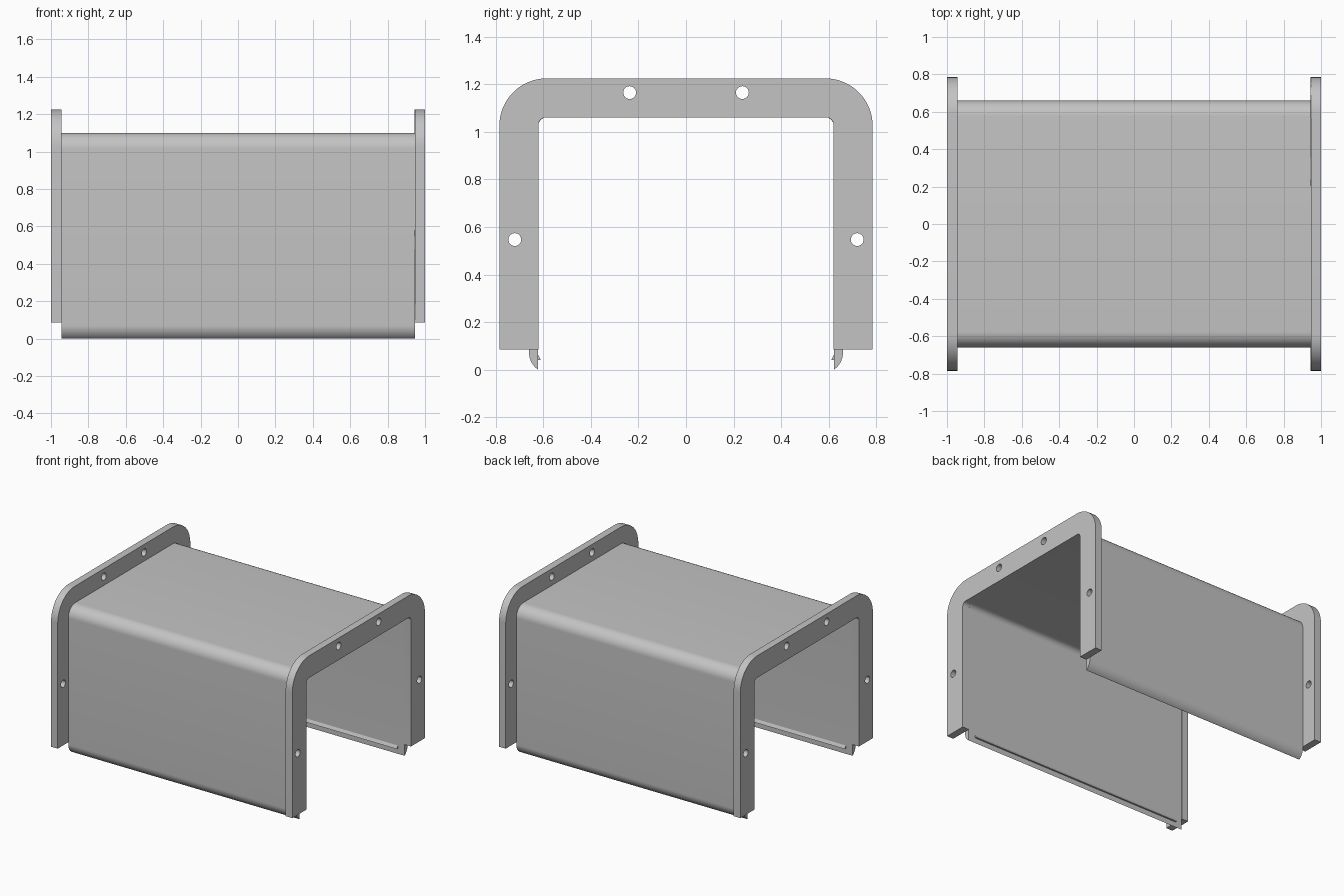
import bpy, bmesh
from math import sin, cos, radians, pi

if "Cube" in bpy.data.objects:
    bpy.data.objects.remove(bpy.data.objects["Cube"], do_unlink=True)

# Single grey finish
GREY = (0.55, 0.55, 0.55, 1)
grey = bpy.data.materials.new("plain grey")
grey.use_nodes = True
grey.diffuse_color = GREY
bsdf = next(n for n in grey.node_tree.nodes if n.type == 'BSDF_PRINCIPLED')
bsdf.inputs["Base Color"].default_value = GREY


def arc(cy, cz, r, start, end, steps=12):
    angles = [radians(start + (end - start) * i / steps) for i in range(steps + 1)]
    return [(cy + r * cos(a), cz + r * sin(a)) for a in angles]


def arch(outer, inner):
    """Close two half paths (bottom to top, +y side) into a mirrored arch outline."""
    def mirrored(half):
        return half + [(-y, z) for y, z in reversed(half)]
    return mirrored(outer) + mirrored(inner)[::-1]


def extrude_profile(name, loops, x0, x1):
    """Extrude y-z outlines (later loops are holes) from x0 to x1."""
    curve = bpy.data.curves.new(name, 'CURVE')
    curve.dimensions = '2D'
    curve.fill_mode = 'BOTH'
    curve.extrude = (x1 - x0) / 2
    for loop in loops:
        spline = curve.splines.new('POLY')
        spline.points.add(len(loop) - 1)
        for point, (y, z) in zip(spline.points, loop):
            point.co = (y, z, 0, 1)
        spline.use_cyclic_u = True
    obj = bpy.data.objects.new(name, curve)
    bpy.context.collection.objects.link(obj)
    obj.rotation_euler = (pi / 2, 0, pi / 2)
    obj.location.x = (x0 + x1) / 2
    bpy.ops.object.select_all(action='DESELECT')
    obj.select_set(True)
    bpy.context.view_layer.objects.active = obj
    bpy.ops.object.convert(target='MESH')
    obj = bpy.context.object
    bpy.ops.object.transform_apply(location=True, rotation=True, scale=True)
    # Weld caps to sides
    bm = bmesh.new()
    bm.from_mesh(obj.data)
    bmesh.ops.remove_doubles(bm, verts=bm.verts, dist=0.0001)
    bmesh.ops.recalc_face_normals(bm, faces=bm.faces)
    bm.to_mesh(obj.data)
    bm.free()
    obj.data.materials.clear()
    obj.data.materials.append(grey)
    bpy.ops.object.shade_smooth_by_angle(angle=radians(30))
    return obj


# Folded cover: rounded top corners, lower edges curling inward
cover = arch(
    arc(0.575, 0.071, 0.085, -56.4, 0) + arc(0.575, 1.015, 0.085, 0, 90),
    [(0.622, 0)] + arc(0.582, 1.022, 0.04, 0, 90))
extrude_profile("cover_shell", [cover], -0.945, 0.945)

# End flanges with four bolt holes each
flange = arch(
    [(0.785, 0.085)] + arc(0.585, 1.025, 0.2, 0, 90, 20),
    [(0.62, 0.085)] + arc(0.59, 1.03, 0.03, 0, 90, 8))
holes = [arc(s * y, z, 0.027, 0, 345, 23)
         for s in (-1, 1) for y, z in ((0.237, 1.165), (0.72, 0.547))]
extrude_profile("left_flange", [flange] + holes, 0.945, 1)
extrude_profile("right_flange", [flange] + holes, -1, -0.945)

# Small lip along the inside of each lower edge
for side, s in (("front", -1), ("back", 1)):
    lip = [(s * y, z) for y, z in ((0.63, 0.065), (0.622, 0.062), (0.61, 0.04), (0.63, 0.04))]
    extrude_profile(side + "_inner_lip", [lip], -0.89, 0.89)
